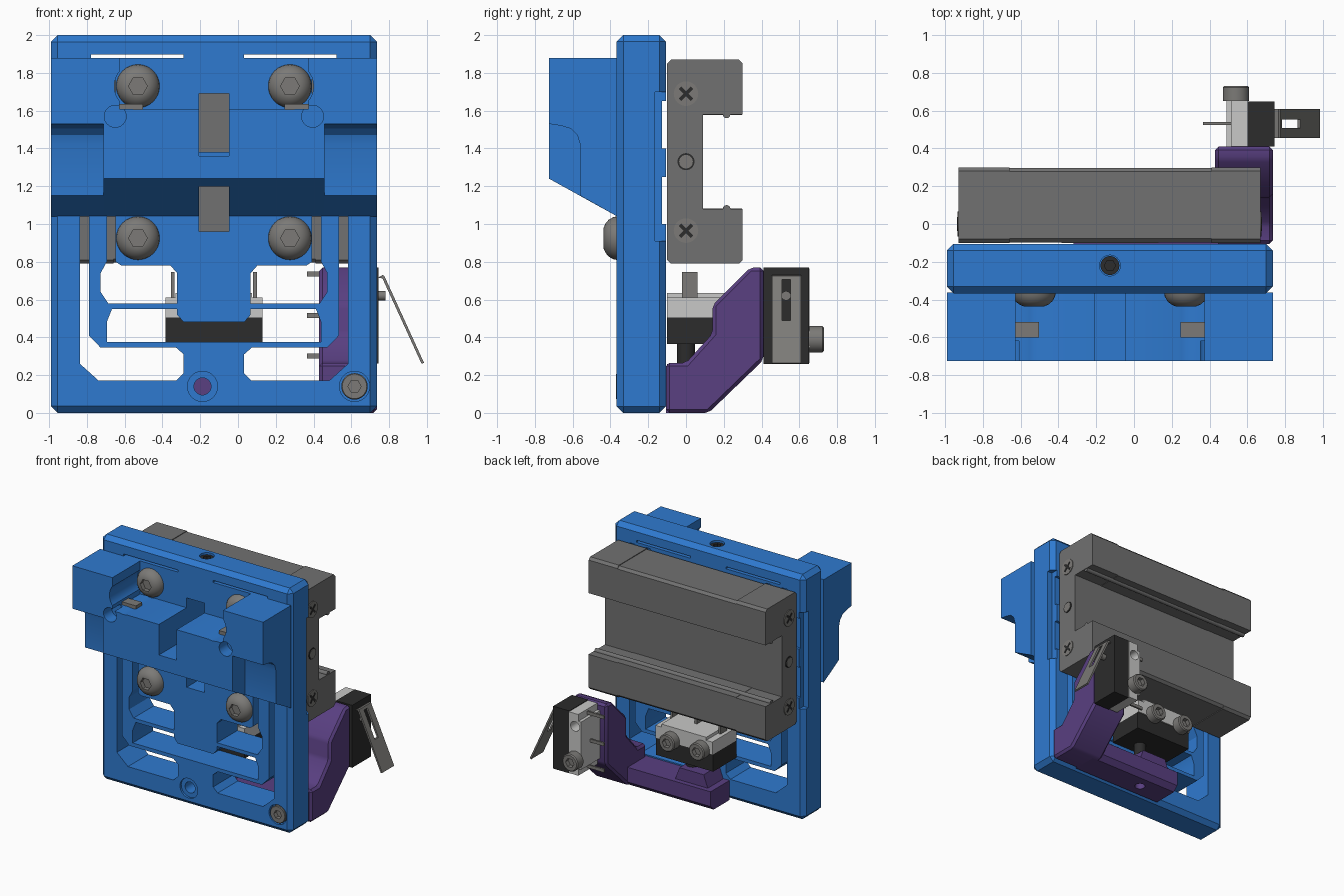
import bpy, bmesh, math
from mathutils import Vector, Matrix

if "Cube" in bpy.data.objects:
    bpy.data.objects.remove(bpy.data.objects["Cube"])

XC = -0.1275  # symmetry plane of the plate


def material(name, r, g, b):
    m = bpy.data.materials.new(name)
    m.diffuse_color = (r, g, b, 1)
    m.use_nodes = True
    m.node_tree.nodes["Principled BSDF"].inputs["Base Color"].default_value = m.diffuse_color
    return m


BLUE = material("blue", 0.028, 0.195, 0.63)
PURPLE = material("purple", 0.10, 0.05, 0.22)
GREY = material("steel grey", 0.165, 0.165, 0.165)
SCREW = material("screw grey", 0.20, 0.195, 0.185)
LIGHT = material("light grey", 0.58, 0.58, 0.57)
BLACK = material("black", 0.025, 0.025, 0.025)


def finish(name, bm, mat, bevel=0.0):
    bmesh.ops.recalc_face_normals(bm, faces=bm.faces)
    if bevel:
        bmesh.ops.bevel(bm, geom=bm.edges[:], offset=bevel, segments=1, affect='EDGES')
    me = bpy.data.meshes.new(name)
    bm.to_mesh(me)
    bm.free()
    if mat:
        me.materials.append(mat)
    ob = bpy.data.objects.new(name, me)
    bpy.context.collection.objects.link(ob)
    return ob


def prism(name, pts, axis, a, b, mat, bevel=0.0):
    """Extrude (y,z) points along x, or (x,z) points along y."""
    bm = bmesh.new()
    place = (lambda p, t: (t, p[0], p[1])) if axis == 'x' else (lambda p, t: (p[0], t, p[1]))
    lo = [bm.verts.new(place(p, a)) for p in pts]
    hi = [bm.verts.new(place(p, b)) for p in pts]
    bm.faces.new(lo)
    bm.faces.new(hi)
    for i in range(len(pts)):
        j = (i + 1) % len(pts)
        bm.faces.new((lo[i], lo[j], hi[j], hi[i]))
    return finish(name, bm, mat, bevel)


def box(name, x0, x1, y0, y1, z0, z1, mat, bevel=0.0):
    return prism(name, [(x0, z0), (x1, z0), (x1, z1), (x0, z1)], 'y', y0, y1, mat, bevel)


def lathe(name, prof, loc, axis, mat, seg=32):
    """Turn an (r, h) profile about an axis; both ends are capped."""
    bm = bmesh.new()
    rings = [[bm.verts.new((r * math.cos(k * math.tau / seg), r * math.sin(k * math.tau / seg), h))
              for k in range(seg)] for r, h in prof]
    bm.faces.new(rings[0])
    bm.faces.new(rings[-1])
    for A, B in zip(rings, rings[1:]):
        for k in range(seg):
            j = (k + 1) % seg
            bm.faces.new((A[k], A[j], B[j], B[k]))
    q = Vector(axis).to_track_quat('Z', 'Y').to_matrix().to_4x4()
    bm.transform(Matrix.Translation(loc) @ q)
    return finish(name, bm, mat)


def rod(name, r, length, loc, axis, mat, seg=32):
    return lathe(name, [(r, 0), (r, length)], loc, axis, mat, seg)


def cut(ob, *cutters):
    for c in cutters:
        m = ob.modifiers.new("cut", 'BOOLEAN')
        m.operation, m.solver, m.object = 'DIFFERENCE', 'EXACT', c
        me = bpy.data.meshes.new_from_object(ob.evaluated_get(bpy.context.evaluated_depsgraph_get()))
        ob.modifiers.clear()
        ob.data = me
        bpy.data.objects.remove(c)


def screw(name, prof, loc, axis, socket):
    ob = lathe(name, prof, loc, axis, SCREW)
    top = Vector(loc) + Vector(axis) * (prof[-1][1] - 0.035)
    cut(ob, rod("hex_cutter", socket, 0.2, top, axis, None, 6))
    return ob


# main plate with flexure windows
plate = box("main_plate", -0.99, 0.735, -0.367, -0.105, 0, 2, BLUE, 0.035)
low = [(0.16, 0.21), (0.20, 0.17), (0.61, 0.17), (0.71, 0.26), (0.71, 1.86), (0.6625, 1.86),
       (0.6625, 0.41), (0.60, 0.345), (0.20, 0.345), (0.16, 0.31)]
up = [(0.195, 0.58), (0.56, 0.58), (0.60, 0.64), (0.60, 0.74), (0.5675, 0.8), (0.5675, 1.86),
      (0.52, 1.86), (0.52, 0.80), (0.49, 0.78), (0.23, 0.78), (0.195, 0.74)]
mid = [(0.5675, 0.375), (0.5675, 0.48), (0.54, 0.55), (0.195, 0.55), (0.195, 0.52), (0.16, 0.48)]
slit = [(0.16, 1.88), (0.65, 1.88), (0.65, 1.897), (0.16, 1.897)]
for s in (1, -1):
    for shape in (low, up, slit):
        cut(plate, prism("window_cutter", [(XC + s * u, z) for u, z in shape], 'y', -0.5, 0, None))
    cut(plate, box("side_cutter", XC + s * 0.82, XC + s * 0.9, -0.165, 0, 0.91, 1.70, None))
middle = [(XC + u, z) for u, z in mid] + [(XC - u, z) for u, z in reversed(mid)]
cut(plate, prism("middle_cutter", middle, 'y', -0.5, 0, None))
for z0, z1 in ((0.96, 1.26), (1.38, 1.69)):
    cut(plate, box("slot_cutter", XC - 0.08, XC + 0.08, -0.5, 0, z0, z1, None))
for z0, z1 in ((1.0, 1.25), (1.40, 1.65)):
    cut(plate, box("back_cutter", -1.1, 0.9, -0.128, 0, z0, z1, None))
cut(plate, rod("top_hole", 0.055, 0.3, (XC, -0.22, 1.94), (0, 0, 1), None),
    rod("screw_seat", 0.08, 0.1, (0.617, -0.33, 0.14), (0, -1, 0), None),
    rod("seat_ring", 0.08, 0.1, (-0.188, -0.35, 0.14), (0, -1, 0), None),
    rod("through_hole", 0.045, 0.6, (-0.188, 0, 0.14), (0, -1, 0), None))
screw("top_set_screw", [(0.05, 0), (0.05, 0.05)], (XC, -0.22, 1.935), (0, 0, 1), 0.03).data.materials[0] = BLACK
screw("corner_screw", [(0.07, 0), (0.07, 0.035), (0.065, 0.04)], (0.617, -0.33, 0.14), (0, -1, 0), 0.035)

# front clamp block: centre bridge with pockets, then notched side towers
W = 0.585
bridge = prism("front_bridge", [(-0.364, 1.04), (-0.725, 1.24), (-0.725, 1.88), (-0.364, 1.88)],
               'x', XC - W, XC + W, BLUE)
cut(bridge, box("pocket", XC - 0.50, XC + 0.50, -0.9, -0.2, 1.61, 2.1, None),
    box("upper_groove", XC - 0.08, XC + 0.08, -0.9, -0.2, 1.36, 2.1, None),
    box("lower_groove", XC - 0.08, XC + 0.08, -0.65, -0.2, 0.9, 1.26, None))
side = [(-0.364, 1.04), (-0.56, 1.15), (-0.56, 1.42), (-0.575, 1.47), (-0.61, 1.505), (-0.66, 1.52),
        (-0.725, 1.53), (-0.725, 1.88), (-0.364, 1.88)]
for s in (1, -1):
    cut(bridge, rod("screw_pocket", 0.125, 0.6, (XC + s * 0.4025, -0.3, 1.73), (0, -1, 0), None),
        rod("nut_hole", 0.058, 0.3, (XC + s * 0.5225, -0.62, 1.57), (0, -1, 0), None))
    prism("side_tower", side, 'x', XC + s * W, XC + s * 0.8625, BLUE)
    x = XC + s * 0.44
    box("clamp_nut", x - 0.065, x + 0.065, -0.60, -0.52, 1.50, 1.635, SCREW)

# four button head screws
for x in (-0.53, 0.275):
    for z in (0.925, 1.73):
        screw("button_screw", [(0.115, 0), (0.112, 0.018), (0.098, 0.043), (0.078, 0.06), (0.055, 0.07)],
              (x, -0.366, z), (0, -1, 0), 0.05)

# linear rail carriage: C profile, end caps, seals and end screws
half = [(-0.1, 0), (-0.1, 0.52), (-0.08, 0.54), (0.28, 0.54), (0.30, 0.52), (0.30, 0.25), (0.09, 0.25)]
rail = [(y, 1.33 + h) for y, h in half[1:]] + [(y, 1.33 - h) for y, h in reversed(half[1:])]
inner = [(0.1 + (y - 0.1) * 0.985, 1.33 + (z - 1.33) * 0.99) for y, z in rail]
prism("carriage_body", inner, 'x', -0.66, 0.41, GREY)
for x0, x1, d in ((-0.93, -0.66, -1), (0.41, 0.67, 1)):
    prism("carriage_end_cap", rail, 'x', x0, x1, GREY)
    xe = x1 if d > 0 else x0
    for z in (0.965, 1.69):
        rod("end_cap_screw", 0.065, 0.006, (xe, 0, z), (d, 0, 0), SCREW)
        for a in (45, 135):
            c, n = math.cos(math.radians(a)), math.sin(math.radians(a))
            pts = [(p * c - q * n, z + p * n + q * c)
                   for p, q in ((-.045, -.009), (.045, -.009), (.045, .009), (-.045, .009))]
            prism("cross_slot", pts, 'x', xe, xe + d * 0.008, BLACK)
    rod("grease_port_rim", 0.045, 0.004, (xe, 0, 1.33), (d, 0, 0), BLACK)
    rod("grease_port", 0.036, 0.006, (xe, 0, 1.33), (d, 0, 0), SCREW)
for z in (1.08, 1.58):
    rod("seal_strip", 0.02, 1.59, (-0.925, 0.215, z), (1, 0, 0), GREY, 16)

# purple switch bracket: foot, raised pad and angled arm
foot = prism("bracket_foot", [(-0.105, 0), (0.10, 0), (0.14, 0.04), (0.14, 0.16), (-0.105, 0.16)],
             'x', -0.32, 0.5, PURPLE)
cut(foot, rod("foot_hole", 0.04, 0.2, (-0.06, 0.0, -0.1), (0, 0, 1), None))
prism("bracket_pad", [(-0.27, 0.15), (0.03, 0.15), (-0.01, 0.26), (-0.23, 0.26)], 'y', -0.1, 0.1, PURPLE)
prism("bracket_arm", [(-0.105, 0), (0.12, 0), (0.41, 0.28), (0.41, 0.77), (0.34, 0.77), (0.14, 0.57),
                      (0.14, 0.42), (0.0, 0.265), (-0.105, 0.265)], 'x', 0.43, 0.735, PURPLE, 0.018)
rod("stop_bolt", 0.048, 0.13, (-0.06, 0.0, 0.25), (0, 0, 1), BLACK)

# horizontal limit switch
CAP = [(0.07, 0), (0.07, 0.07), (0.062, 0.078)]
box("switch_lower_case", -0.385, 0.13, -0.10, 0.20, 0.365, 0.505, BLACK)
body = box("switch_upper_case", -0.385, 0.13, -0.10, 0.21, 0.505, 0.635, LIGHT)
cut(body, box("step_cutter", -0.5, -0.33, -0.2, 0.3, 0.61, 0.7, None),
    box("step_cutter", 0.075, 0.2, -0.2, 0.3, 0.61, 0.7, None))
for x in (-0.345, -0.13, 0.09):
    box("switch_pin", x - 0.01, x + 0.01, -0.02, 0.06, 0.6, 0.745, SCREW)
for x in (-0.29, -0.02):
    screw("switch_screw", CAP, (x, 0.205, 0.53), (0, 1, 0), 0.038)

# vertical limit switch with lever
box("lever_switch_case", 0.60, 0.745, 0.41, 0.65, 0.26, 0.77, BLACK)
body = box("lever_switch_base", 0.49, 0.60, 0.41, 0.655, 0.265, 0.765, LIGHT)
cut(body, box("step_cutter", 0.4, 0.515, 0.3, 0.8, 0.2, 0.32, None),
    box("step_cutter", 0.4, 0.515, 0.3, 0.8, 0.71, 0.9, None),
    rod("mount_hole", 0.04, 0.2, (0.545, 0.5, 0.66), (0, 1, 0), None))
for z in (0.30, 0.515, 0.735):
    box("lever_switch_pin", 0.365, 0.53, 0.525, 0.54, z - 0.013, z + 0.013, SCREW)
screw("lever_switch_screw", CAP, (0.54, 0.652, 0.39), (0, 1, 0), 0.038)
lever = prism("lever", [(0.742, 0.715), (0.765, 0.73), (0.775, 0.725), (0.985, 0.265), (0.972, 0.26), (0.765, 0.712)],
              'y', 0.455, 0.61, SCREW)
cut(lever, box("lever_slot", 0.7, 1.1, 0.508, 0.553, 0.49, 0.705, None))
rod("switch_button", 0.025, 0.04, (0.742, 0.53, 0.62), (1, 0, 0), SCREW, 16)

# smooth round parts, keep edges sharp
bpy.ops.object.select_all(action='SELECT')
bpy.context.view_layer.objects.active = plate
bpy.ops.object.shade_smooth_by_angle(angle=math.radians(25))
